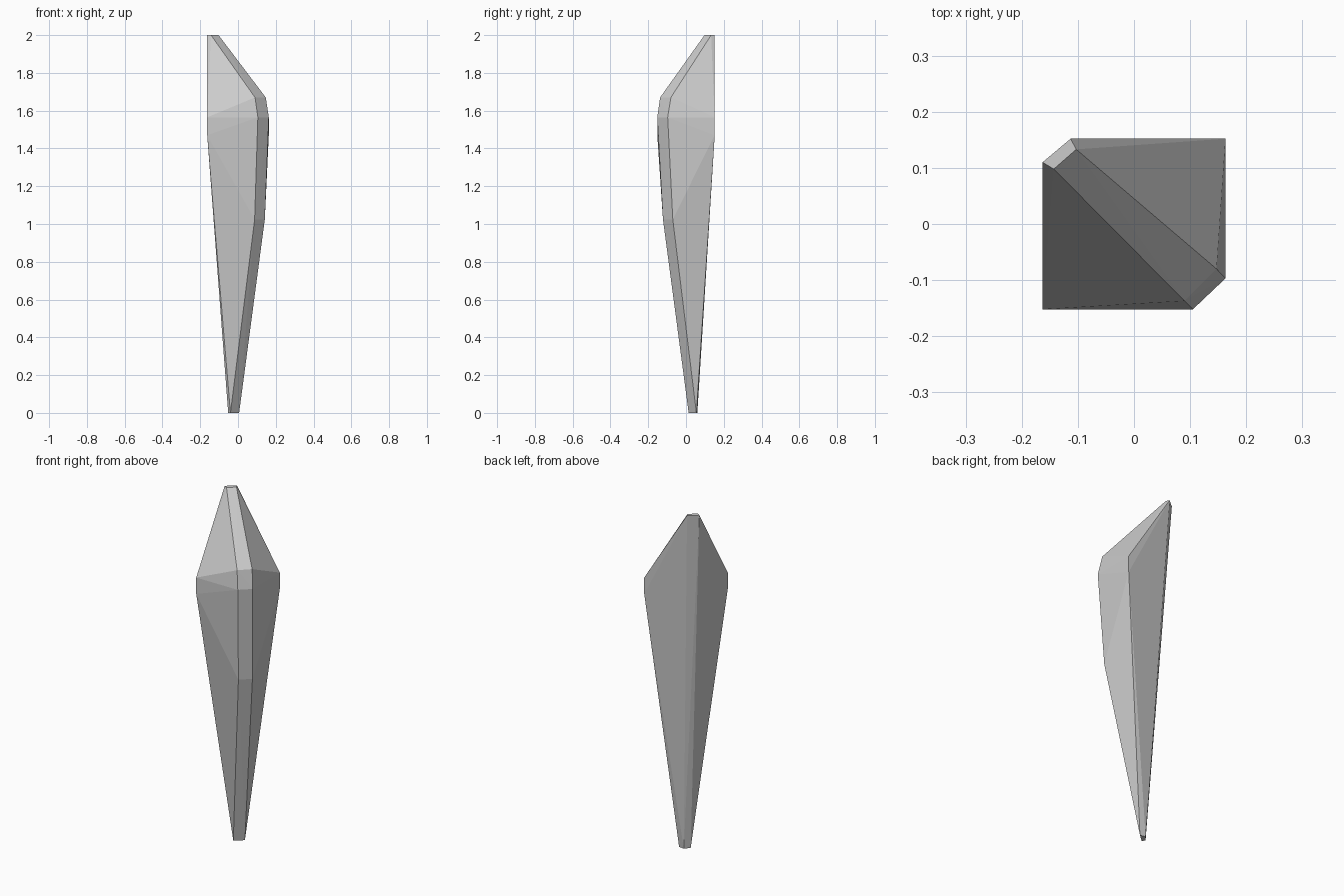
import bpy, bmesh

if "Cube" in bpy.data.objects:
    bpy.data.objects.remove(bpy.data.objects["Cube"])

# Cross-section rings of the faceted shard, by height
rings = {
    0.0:  [(-0.052, 0.031), (-0.028, 0.06), (0.006, 0.055), (-0.04, 0.014)],
    1.025: [(0.088, -0.122), (0.142, -0.07)],
    1.47: [(-0.163, -0.152), (0.163, 0.152)],
    1.565: [(-0.163, -0.152), (0.163, 0.152), (0.105, -0.152), (0.163, -0.097)],
    1.67: [(0.09, -0.137), (0.147, -0.08)],
    2.0:  [(-0.163, 0.11), (-0.113, 0.152), (-0.103, 0.133), (-0.143, 0.098)],
}

# Crystal body: flat facets stretched over the rings
bm = bmesh.new()
for z, points in rings.items():
    for x, y in points:
        bm.verts.new((x, y, z))
hull = bmesh.ops.convex_hull(bm, input=bm.verts[:])
unused = list({g for g in hull["geom_interior"] + hull["geom_unused"]
               if isinstance(g, bmesh.types.BMVert)})
bmesh.ops.delete(bm, geom=unused, context='VERTS')
bmesh.ops.dissolve_limit(bm, angle_limit=0.005, verts=bm.verts[:], edges=bm.edges[:])
bmesh.ops.recalc_face_normals(bm, faces=bm.faces[:])

mesh = bpy.data.meshes.new("crystal_shard")
bm.to_mesh(mesh)
bm.free()
bpy.context.collection.objects.link(bpy.data.objects.new("crystal_shard", mesh))
